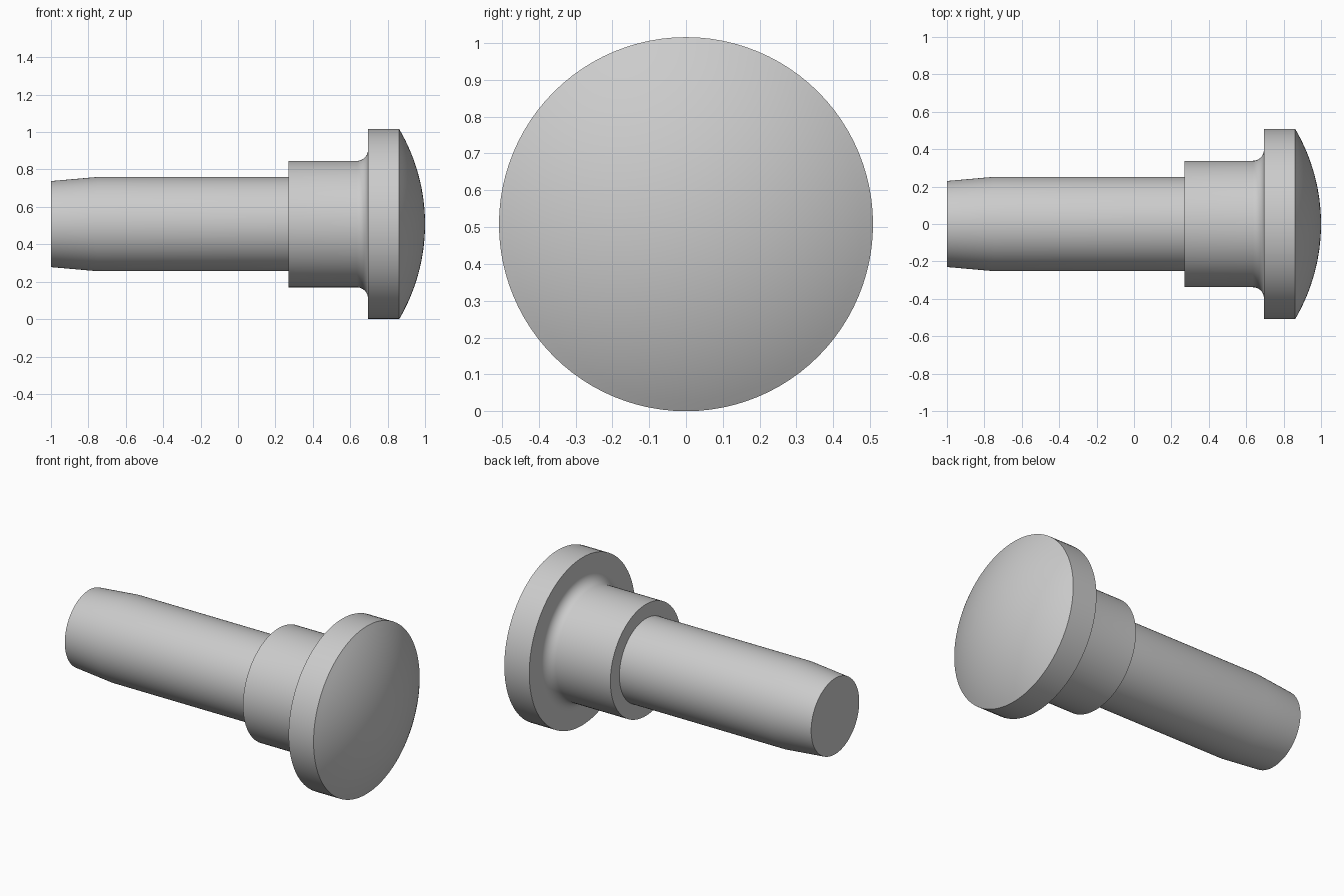
import bpy, bmesh
from math import sin, cos, pi, radians, asin, sqrt

cube = bpy.data.objects.get("Cube")
if cube:
    bpy.data.objects.remove(cube)

SEGMENTS = 96
HEAD_R, COLLAR_R, SHAFT_R, TIP_R = 0.508, 0.338, 0.252, 0.23
COLLAR_X, HEAD_X, RIM_X, TOP_X = 0.27, 0.695, 0.862, 1.0
FILLET = 0.06

# Single material
grey = bpy.data.materials.new("plain grey")
grey.use_nodes = True
colour = (0.6, 0.6, 0.6, 1)
grey.diffuse_color = colour
grey.node_tree.nodes["Principled BSDF"].inputs["Base Color"].default_value = colour


def lathe(name, profile):
    """Spin (x, radius) points around the x axis; zero radius closes an end."""
    bm = bmesh.new()
    verts = [bm.verts.new((x, 0, r)) for x, r in profile]
    edges = [bm.edges.new(pair) for pair in zip(verts, verts[1:])]
    bmesh.ops.spin(bm, geom=verts + edges, cent=(0, 0, 0), axis=(1, 0, 0),
                   angle=2 * pi, steps=SEGMENTS, use_merge=True)
    bmesh.ops.remove_doubles(bm, verts=bm.verts, dist=1e-5)
    bmesh.ops.recalc_face_normals(bm, faces=bm.faces)
    mesh = bpy.data.meshes.new(name)
    bm.to_mesh(mesh)
    bm.free()
    obj = bpy.data.objects.new(name, mesh)
    obj.location.z = HEAD_R
    bpy.context.collection.objects.link(obj)
    mesh.materials.append(grey)
    bpy.ops.object.select_all(action="DESELECT")
    obj.select_set(True)
    bpy.context.view_layer.objects.active = obj
    bpy.ops.object.shade_smooth_by_angle(angle=radians(30))
    return obj


# Tapered shaft and stepped collar
profile = [(-1, 0), (-1, TIP_R), (-0.75, SHAFT_R),
           (COLLAR_X, SHAFT_R), (COLLAR_X, COLLAR_R)]

# Concave fillet between the collar and the head
for i in range(11):
    a = pi / 2 * i / 10
    profile.append((HEAD_X - FILLET + FILLET * sin(a),
                    COLLAR_R + FILLET * (1 - cos(a))))

# Head disc
profile.append((HEAD_X, HEAD_R))

# Shallow spherical dome from the rim to the centre
height = TOP_X - RIM_X
dome_r = (HEAD_R ** 2 + height ** 2) / (2 * height)
rim_angle = asin(HEAD_R / dome_r)
for i in range(17):
    a = rim_angle * (1 - i / 16)
    profile.append((TOP_X - dome_r * (1 - cos(a)), dome_r * sin(a)))

lathe("domed_pin", profile)
